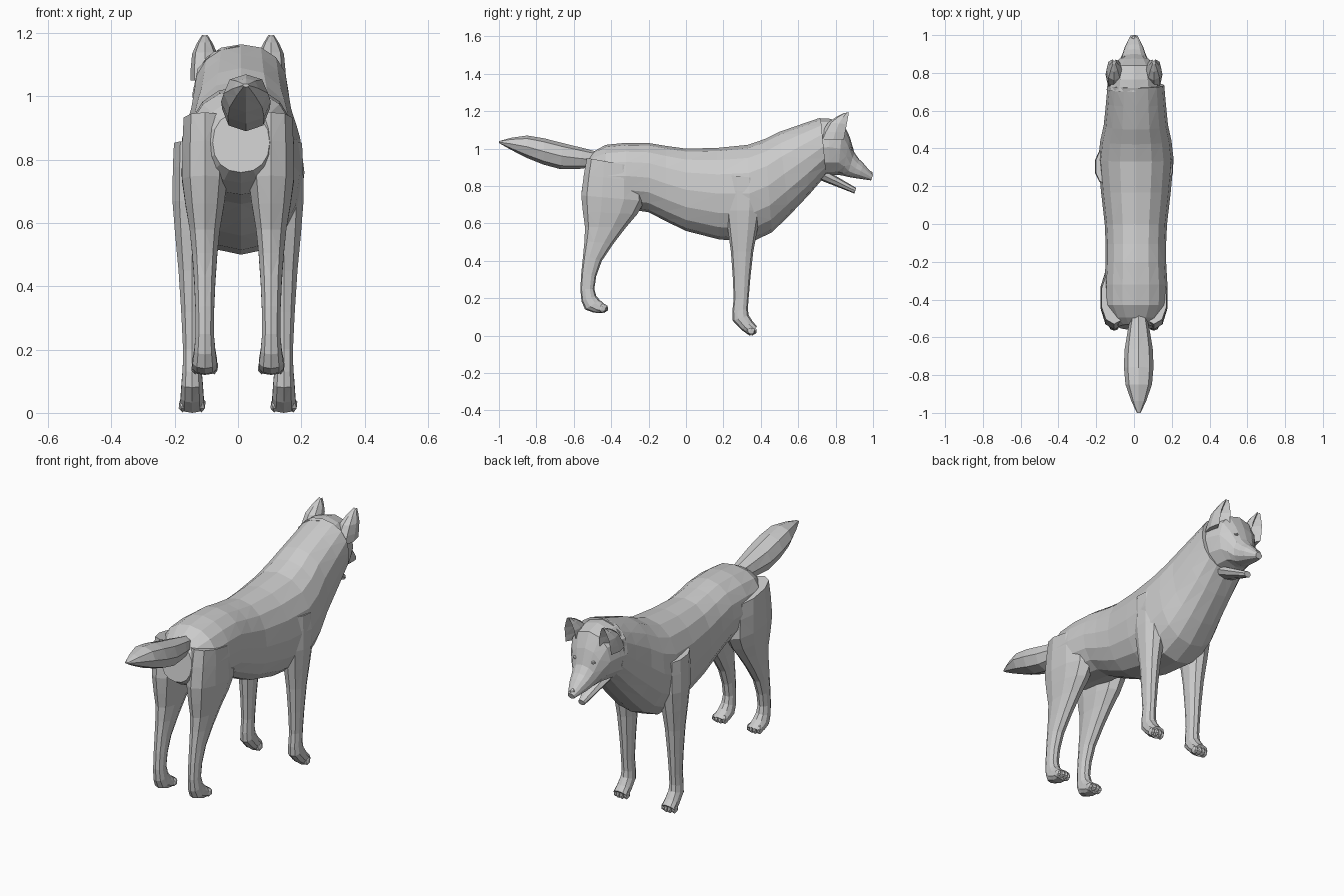
import bpy
import bmesh
from math import sin, cos, pi, copysign
from mathutils import Vector, Matrix

start = bpy.data.objects.get("Cube")
if start:
    bpy.data.objects.remove(start, do_unlink=True)

grey = bpy.data.materials.new("plain grey")
grey.use_nodes = True
colour = (.6, .6, .6, 1)
grey.diffuse_color = colour
grey.node_tree.nodes["Principled BSDF"].inputs["Base Color"].default_value = colour


def finish(name, bm):
    """Turn a bmesh into a flat-shaded object."""
    bmesh.ops.recalc_face_normals(bm, faces=bm.faces[:])
    mesh = bpy.data.meshes.new(name)
    bm.to_mesh(mesh)
    bm.free()
    mesh.materials.append(grey)
    obj = bpy.data.objects.new(name, mesh)
    bpy.context.collection.objects.link(obj)


def soften(value):
    """Square an oval section slightly."""
    return copysign(abs(value) ** .9, value)


def flowing(keys):
    """Add a smoothly interpolated ring halfway between neighbouring key rings."""
    keys = [Vector(key) for key in keys]
    padded = [keys[0], *keys, keys[-1]]
    rings = []
    for before, here, there, after in zip(padded, padded[1:], padded[2:], padded[3:]):
        rings.append(here)
        rings.append((here + there) * (9 / 16) - (before + after) / 16)
    return rings + [keys[-1]]


def loft(name, keys, x=0, sides=12, groove=0):
    """Skin oval rings; each key is edge y, edge z, opposite y, opposite z, half width."""
    bm = bmesh.new()
    loops = []
    for edge_y, edge_z, other_y, other_z, half in flowing(keys):
        edge = Vector((x, edge_y, edge_z))
        other = Vector((x, other_y, other_z))
        middle, arm = (edge + other) / 2, (edge - other) / 2
        across = Vector((half, 0, 0))
        loop = []
        for i in range(sides):
            turn = 2 * pi * i / sides
            reach = soften(cos(turn)) - (groove if i == 0 else 0)
            point = middle + arm * reach + across * soften(sin(turn))
            loop.append(bm.verts.new(point))
        loops.append(loop)
    for low, high in zip(loops, loops[1:]):
        for i in range(sides):
            j = (i + 1) % sides
            bm.faces.new((low[i], low[j], high[j], high[i]))
    bm.faces.new(loops[0])
    bm.faces.new(loops[-1])
    bmesh.ops.triangulate(bm, faces=bm.faces[:])
    finish(name, bm)


def pebble(name, centre, size):
    """Small faceted ellipsoid."""
    bm = bmesh.new()
    place = Matrix.Translation(centre) @ Matrix.Diagonal((*size, 1))
    bmesh.ops.create_icosphere(bm, subdivisions=1, radius=1, matrix=place)
    finish(name, bm)


# Torso and neck, rump to skull: back edge, then belly edge
loft("body", [
    (-.53, .95, -.56, .76, .09),
    (-.43, 1.02, -.43, .69, .165),
    (-.2, 1.03, -.2, .66, .16),
    (0, 1, 0, .56, .165),
    (.33, 1.02, .35, .5, .2),
    (.5, 1.09, .55, .64, .17),
    (.72, 1.165, .75, .86, .15),
], x=.01, sides=16)

# Skull and muzzle, then the open jaw and nose
loft("head", [
    (.7, 1.16, .72, .85, .145),
    (.84, 1.14, .81, .86, .12),
    (.9, .98, .86, .85, .07),
    (.95, .92, .92, .84, .05),
    (1, .86, .99, .83, .02),
])
loft("lower_jaw", [
    (.74, .89, .72, .83, .06),
    (.91, .79, .9, .76, .02),
], sides=8)
pebble("nose", (0, .98, .865), (.02, .02, .02))

# Tail
loft("tail", [
    (-.46, .98, -.5, .9, .04),
    (-.66, 1.03, -.67, .89, .075),
    (-.85, 1.07, -.85, .95, .07),
    (-1, 1.04, -1, 1.03, .01),
], x=.025, sides=8)

# Limbs run top to toe: front edge, then back edge
hind_leg = [
    (-.25, .9, -.53, .95, .07),
    (-.22, .72, -.56, .75, .075),
    (-.32, .58, -.54, .58, .05),
    (-.45, .4, -.55, .43, .035),
    (-.49, .25, -.565, .25, .03),
    (-.46, .19, -.54, .14, .04),
    (-.42, .16, -.45, .12, .04),
]
front_leg = [
    (.4, .84, .21, .86, .06),
    (.4, .67, .21, .67, .065),
    (.36, .45, .24, .45, .045),
    (.335, .2, .255, .2, .03),
    (.335, .11, .25, .08, .035),
    (.38, .05, .34, 0, .04),
]
ear = [
    (.865, 1.05, .71, 1.05, .045),
    (.875, 1.13, .76, 1.14, .04),
    (.875, 1.195, .845, 1.19, .01),
]

for label, side in (("left", 1), ("right", -1)):
    loft(label + "_hind_leg", hind_leg, x=side * .105, sides=10)
    loft(label + "_front_leg", front_leg, x=side * .145, sides=10)
    loft(label + "_ear", ear, x=side * .105, sides=8, groove=1)
    pebble(label + "_eye", (side * .055, .88, 1), (.014, .012, .01))
    # Four toes on each paw, the middle pair further forward
    for paw, x, y, z in (("hind", .105, -.435, .145), ("front", .145, .36, .025)):
        for step in (-1.5, -.5, .5, 1.5):
            centre = (side * (x + step * .02), y - abs(step) * .008, z)
            pebble(f"{label}_{paw}_toe", centre, (.014, .025, .024))
